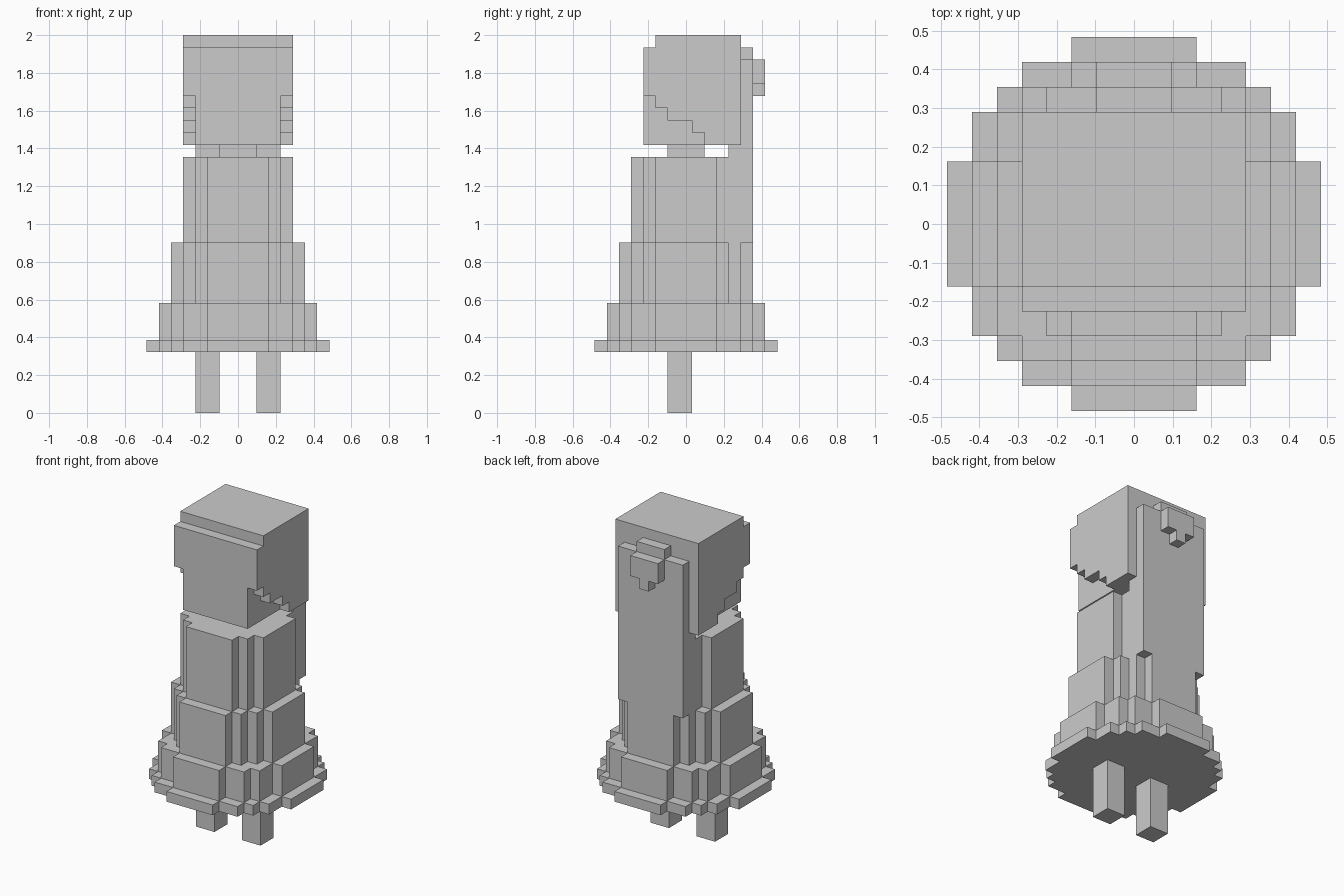
import bpy, bmesh
from math import radians
from mathutils import Vector

if "Cube" in bpy.data.objects:
    bpy.data.objects.remove(bpy.data.objects["Cube"])

U = 2 / 31          # size of one cube; x and y cells are centred on integers
parts, filled = {}, set()


def add(name, cells):
    """Register the cells of a part; a cell belongs to the first part using it."""
    new = set(cells) - filled
    filled.update(new)
    parts.setdefault(name, set()).update(new)


def box(x0, x1, y0, y1, z0, z1):
    """Cells of a block; x, y ends inclusive, z end exclusive."""
    return {(x, y, z) for x in range(x0, x1 + 1)
            for y in range(y0, y1 + 1) for z in range(z0, z1)}


def disc(r, z0, z1):
    """Stepped round tier with a radius of r + 0.5 cells."""
    return {c for c in box(-r, r, -r, r, z0, z1)
            if c[0] ** 2 + c[1] ** 2 <= (r + .5) ** 2}


# Legs
add("left_leg", box(-3, -2, -1, 0, 0, 5))
add("right_leg", box(2, 3, -1, 0, 0, 5))

# Tiered dress
add("dress_hem", disc(7, 5, 6))
add("lower_skirt", disc(6, 6, 9))
add("upper_skirt", disc(5, 9, 14))
add("bodice", disc(4, 14, 21))

# Neck and face
add("neck", box(-1, 1, -1, 1, 21, 22))
add("face", box(-3, 3, -3, 4, 22, 30))

# Hair cap and side locks with a stepped lower edge
add("hair_cap", box(-4, 4, -2, 4, 30, 31))
for y, bottom in zip(range(-3, 5), (26, 25, 24, 24, 23, 22, 22, 22)):
    for x in (-4, 4):
        add("side_hair", box(x, x, y, y, bottom, 30))

# Long hair down the back
add("back_hair", box(-3, 3, 5, 5, 14, 29) | box(-3, 3, 4, 5, 14, 22)
    | box(-1, 1, 5, 5, 29, 30))

# Hair clip on the back of the head
add("hair_clip", box(-1, 1, 6, 6, 27, 29) | box(0, 0, 6, 6, 26, 27))

# The right-view profile puts the clip and long hair in contact with the head
DIRS = [Vector(d) for d in ((1, 0, 0), (-1, 0, 0), (0, 1, 0),
                            (0, -1, 0), (0, 0, 1), (0, 0, -1))]


def build(name, cells):
    """Make one part from the exposed cube sides and merge flat areas."""
    bm = bmesh.new()
    for c in sorted(cells):
        for d in DIRS:
            if tuple(int(a + b) for a, b in zip(c, d)) in filled:
                continue
            u = Vector((d.y, d.z, d.x))
            v = d.cross(u)
            mid = Vector(c) + Vector((0, 0, .5)) + d / 2
            bm.faces.new([bm.verts.new((mid + u * a / 2 + v * b / 2) * U)
                          for a, b in ((-1, -1), (1, -1), (1, 1), (-1, 1))])
    bmesh.ops.remove_doubles(bm, verts=bm.verts, dist=U / 100)
    bmesh.ops.dissolve_limit(bm, angle_limit=radians(1),
                             verts=bm.verts, edges=bm.edges)
    mesh = bpy.data.meshes.new(name)
    bm.to_mesh(mesh)
    bm.free()
    bpy.context.collection.objects.link(bpy.data.objects.new(name, mesh))


for name, cells in parts.items():
    build(name, cells)
